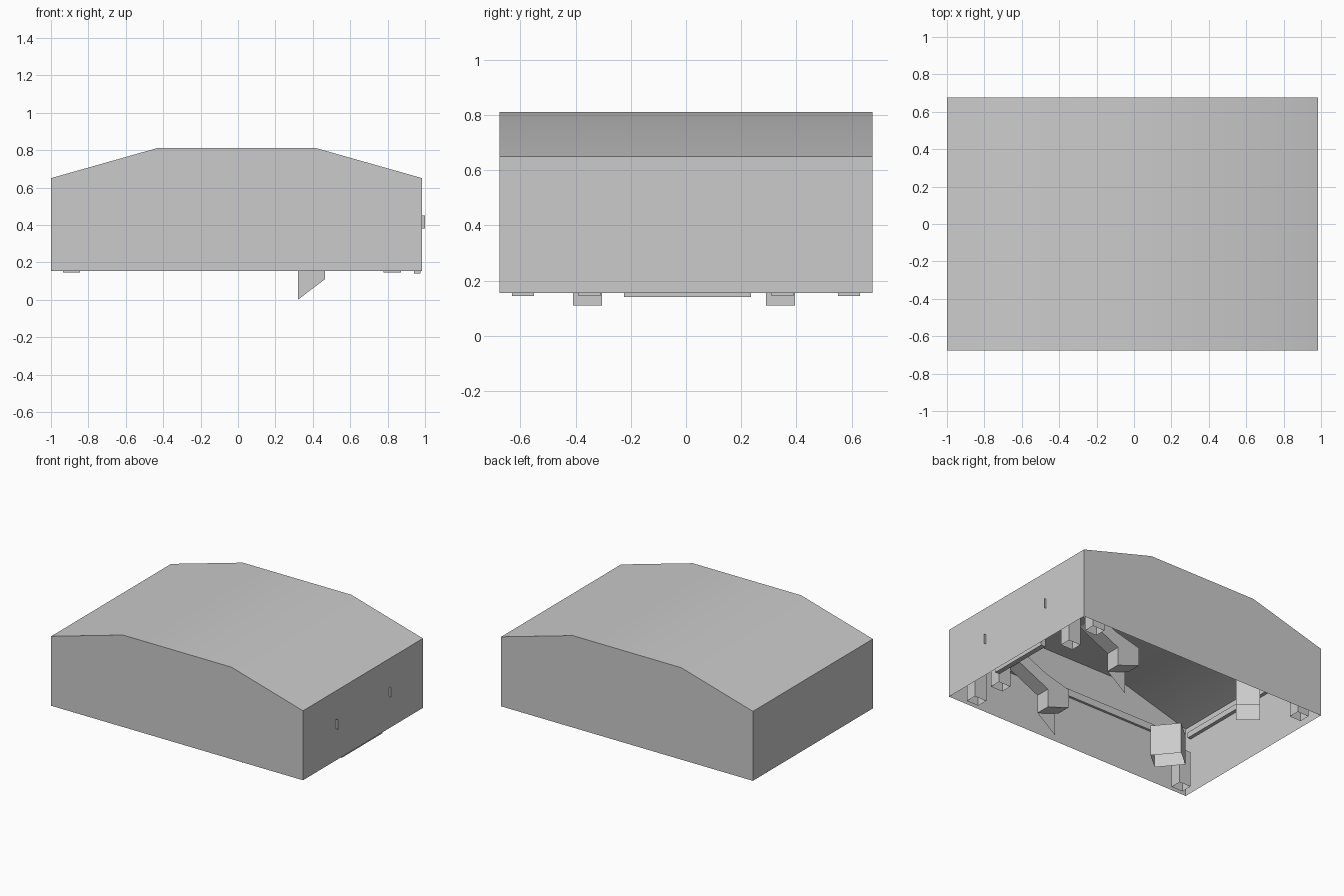
import bpy, bmesh, math
from mathutils import Matrix

old = bpy.data.objects.get("Cube")
if old:
    bpy.data.objects.remove(old)

grey = bpy.data.materials.new("plain_grey")
grey.use_nodes = True
COLOUR = (0.6, 0.6, 0.6, 1)
grey.diffuse_color = COLOUR
grey.node_tree.nodes["Principled BSDF"].inputs["Base Color"].default_value = COLOUR


def finish(name, bm, fix_normals=True):
    if fix_normals:
        bmesh.ops.recalc_face_normals(bm, faces=bm.faces)
    mesh = bpy.data.meshes.new(name)
    bm.to_mesh(mesh)
    bm.free()
    mesh.materials.append(grey)
    obj = bpy.data.objects.new(name, mesh)
    bpy.context.collection.objects.link(obj)
    return obj


def prism(name, profile, y0, y1, open_last=False, caps=True):
    """Sweep an x-z profile along y; optionally leave its closing side open."""
    bm = bmesh.new()
    a = [bm.verts.new((x, y0, z)) for x, z in profile]
    b = [bm.verts.new((x, y1, z)) for x, z in profile]
    n = len(profile)
    for i in range(n - 1 if open_last else n):
        j = (i + 1) % n
        bm.faces.new((a[i], a[j], b[j], b[i]))
    if caps:
        bm.faces.new(a)
        bm.faces.new(b[::-1])
    return finish(name, bm)


def plate(name, profile, y):
    bm = bmesh.new()
    bm.faces.new([bm.verts.new((x, y, z)) for x, z in profile])
    return finish(name, bm, False)


def box(name, x0, x1, y0, y1, z0, z1):
    return prism(name, [(x0, z0), (x0, z1), (x1, z1), (x1, z0)], y0, y1)


def tube(name, x, y, w, d, z0, z1):
    """Square tube, open at the bottom."""
    return prism(name, [(x - w / 2, z0), (x - w / 2, z1),
                        (x + w / 2, z1), (x + w / 2, z0)],
                 y - d / 2, y + d / 2, open_last=True)


# Hollow cover with a gently bent roof and an open underside
LEFT, RIGHT, HALF = -1.0, 0.985, 0.675
cover = prism("cover", [(LEFT, 0.155), (LEFT, 0.65), (-0.435, 0.81),
                        (0.42, 0.81), (RIGHT, 0.65), (RIGHT, 0.155)],
              -HALF, HALF, open_last=True)
bpy.context.view_layer.objects.active = cover
cover.select_set(True)
bpy.ops.object.shade_smooth_by_angle(angle=math.radians(30))
cover.select_set(False)

# Ledges along the inside of the walls
for side, s in (("front", -1), ("back", 1)):
    box(side + "_ledge", -0.98, 0.96, s * HALF * 0.97, s * HALF * 0.995, 0.52, 0.57)
box("left_end_ledge", -0.995, -0.97, -0.62, 0.62, 0.55, 0.59)

# Rail at the bottom of the right end
box("bottom_rail", 0.94, 0.975, -0.225, 0.235, 0.14, 0.22)

# Hollow feet
for side, s in (("front", -1), ("back", 1)):
    tube(side + "_outer_foot", 0.825, s * 0.59, 0.095, 0.08, 0.145, 0.4)
    tube(side + "_inner_foot", 0.825, s * 0.35, 0.095, 0.08, 0.145, 0.36)
    tube(side + "_end_foot", -0.89, s * 0.59, 0.09, 0.08, 0.145, 0.4)

# Bent arms with a hanging hook fin and a small tab through the end wall
arm = [(0.98, 0.38), (0.70, 0.35), (0.465, 0.24), (0.465, 0.11), (0.40, 0.13),
       (0.29, 0.17), (0.29, 0.30), (0.48, 0.35), (0.70, 0.45), (0.98, 0.45)]
for side, y0, tab_y in (("front", -0.41, -0.305), ("back", 0.29, 0.295)):
    prism(side + "_arm", arm, y0, y0 + 0.105)
    plate(side + "_hook_fin", [(0.32, 0), (0.465, 0.11), (0.465, 0.24), (0.32, 0.24)], y0)
    plate(side + "_tab", [(0.98, 0.38), (1.0, 0.38), (1.0, 0.45), (0.98, 0.45)], tab_y)

# Diagonal corner blocks
for side, s in (("front", -1), ("back", 1)):
    block = tube(side + "_corner_block", 0, 0, 0.155, 0.2, 0.16, 0.38)
    block.matrix_world = (Matrix.Translation((-0.62, s * 0.4, 0))
                          @ Matrix.Rotation(-s * math.radians(40), 4, "Z"))
